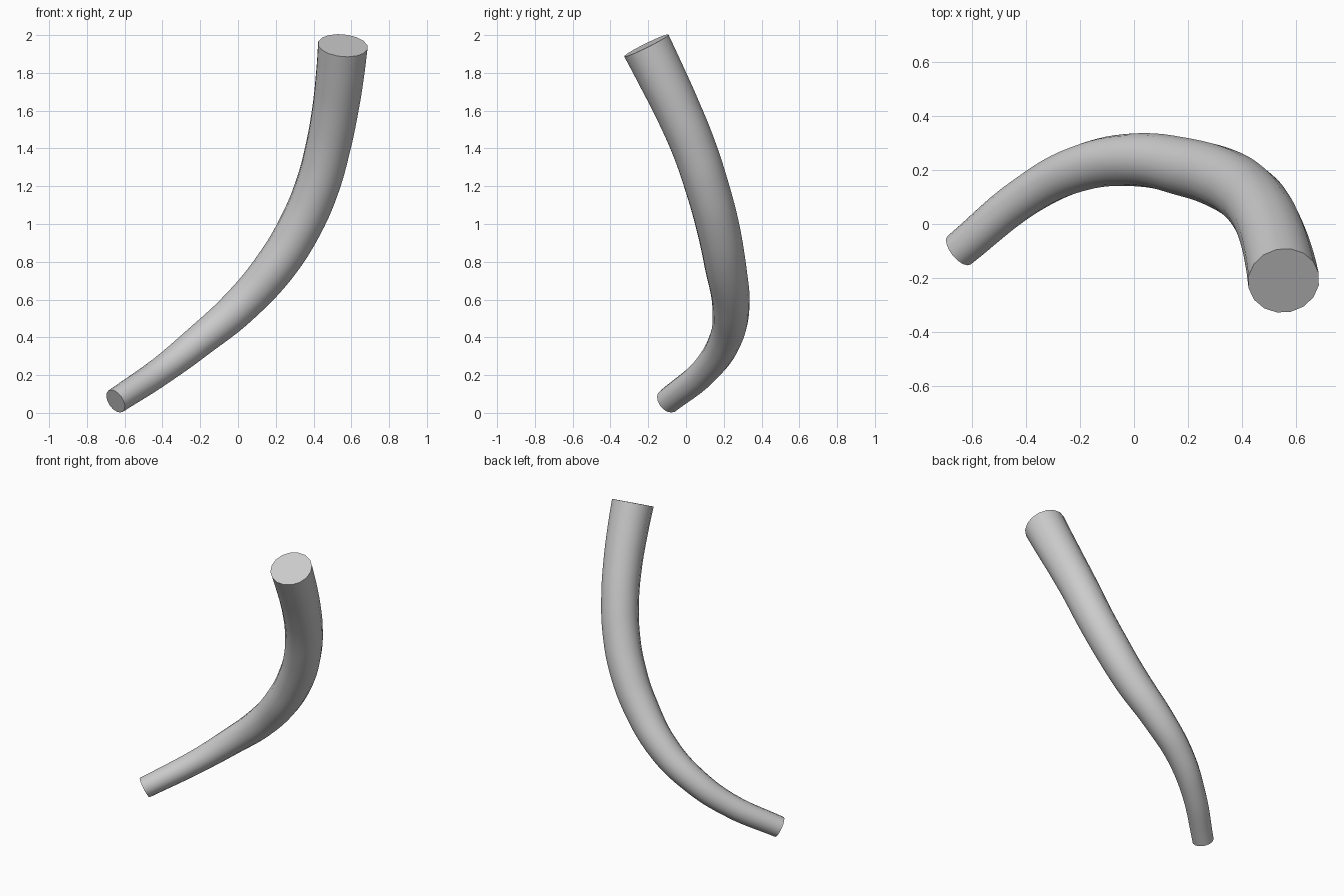
import bpy, math

if "Cube" in bpy.data.objects:
    bpy.data.objects.remove(bpy.data.objects["Cube"])

# Centreline points of the tapered horn: x, y, z, radius
PATH = [
    (-0.648, -0.097, 0.062, 0.068),
    (-0.40, 0.105, 0.228, 0.075),
    (-0.20, 0.207, 0.385, 0.086),
    (0.00, 0.238, 0.555, 0.098),
    (0.20, 0.208, 0.780, 0.110),
    (0.335, 0.165, 1.00, 0.115),
    (0.42, 0.110, 1.20, 0.117),
    (0.475, 0.043, 1.40, 0.119),
    (0.514, -0.042, 1.60, 0.123),
    (0.541, -0.138, 1.80, 0.129),
    (0.555, -0.210, 1.945, 0.133),
]

# Swept round tube with flat closed ends
curve = bpy.data.curves.new("curved_horn", "CURVE")
curve.dimensions = "3D"
curve.bevel_depth = 1.0
curve.bevel_resolution = 6
curve.resolution_u = 6
curve.use_fill_caps = True
spline = curve.splines.new("BEZIER")
spline.bezier_points.add(len(PATH) - 1)
for point, (x, y, z, r) in zip(spline.bezier_points, PATH):
    point.co = (x, y, z)
    point.radius = r
    point.handle_left_type = point.handle_right_type = "AUTO"

horn = bpy.data.objects.new("curved_horn", curve)
bpy.context.collection.objects.link(horn)
bpy.context.view_layer.objects.active = horn
horn.select_set(True)
bpy.ops.object.convert(target="MESH")

# Weld the caps to the wall, keeping their rims sharp
bpy.ops.object.mode_set(mode="EDIT")
bpy.ops.mesh.select_all(action="SELECT")
bpy.ops.mesh.remove_doubles(threshold=0.0005)
bpy.ops.mesh.normals_make_consistent(inside=False)
bpy.ops.object.mode_set(mode="OBJECT")
bpy.ops.object.shade_smooth_by_angle(angle=math.radians(40))
